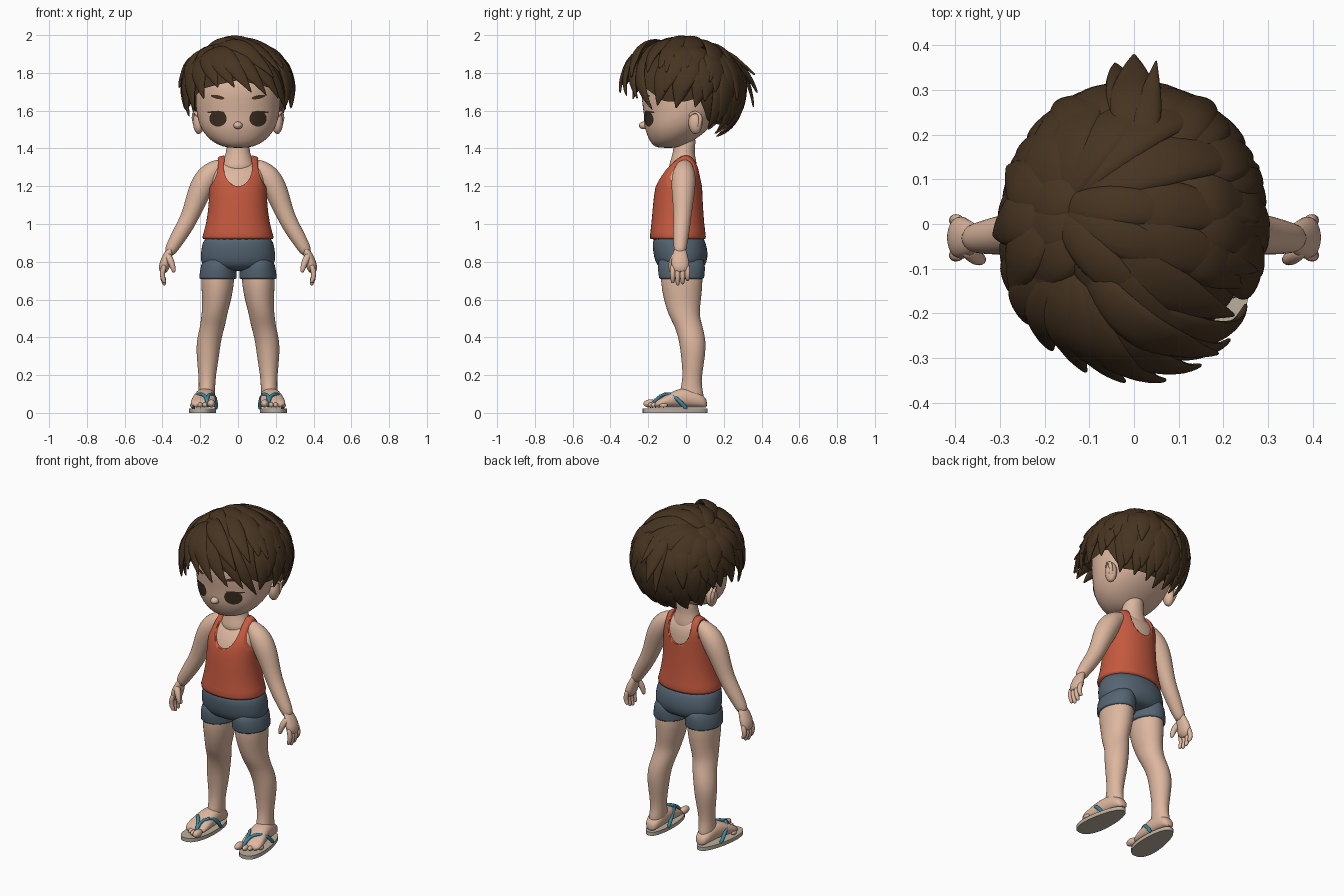
import bpy, bmesh, math, random
from mathutils import Vector
from mathutils.bvhtree import BVHTree

random.seed(4)
if bpy.data.objects.get("Cube"):
    bpy.data.objects.remove(bpy.data.objects["Cube"])

def material(name, *rgb):
    m = bpy.data.materials.new(name)
    m.use_nodes = True
    m.diffuse_color = (*rgb, 1)
    m.node_tree.nodes["Principled BSDF"].inputs["Base Color"].default_value = (*rgb, 1)
    return m

skin = material("warm skin", .72, .47, .345)
red = material("brick red cloth", .56, .10, .05)
slate = material("slate cloth", .09, .13, .17)
brown = material("dark brown hair", .062, .034, .015)
dark = material("eye brown", .042, .027, .015)
teal = material("teal strap", .05, .24, .33)
beige = material("beige sole", .5, .43, .34)

def finish(name, bm, mat, sub=1, angle=60):
    bmesh.ops.recalc_face_normals(bm, faces=bm.faces)
    me = bpy.data.meshes.new(name)
    bm.to_mesh(me)
    bm.free()
    me.materials.append(mat)
    ob = bpy.data.objects.new(name, me)
    bpy.context.collection.objects.link(ob)
    bpy.ops.object.select_all(action='DESELECT')
    ob.select_set(True)
    bpy.context.view_layer.objects.active = ob
    bpy.ops.object.shade_smooth_by_angle(angle=math.radians(angle))
    if sub:
        mod = ob.modifiers.new("smooth", 'SUBSURF')
        mod.levels = mod.render_levels = sub
    return ob

def circle(n=32):
    return [(math.cos(2 * math.pi * i / n), math.sin(2 * math.pi * i / n)) for i in range(n)]

def skin_rings(bm, rings, n, power=1.0):
    """Bridge elliptical rings, each a centre and two half axes."""
    bend = lambda v: math.copysign(abs(v) ** power, v)
    loops = [[bm.verts.new(Vector(c) + Vector(u) * bend(a) + Vector(v) * bend(b)) for a, b in circle(n)]
             for c, u, v in rings]
    for a, b in zip(loops, loops[1:]):
        for i in range(n):
            bm.faces.new((a[i], a[(i + 1) % n], b[(i + 1) % n], b[i]))
    bm.faces.new(loops[0])
    bm.faces.new(loops[-1])

def stack(name, rows, mat, side=1, power=1.0, grow=0.0):
    """Loft of level rings: height, centre x, half width, front y, back y."""
    bm = bmesh.new()
    skin_rings(bm, [((side * cx, (f + b) / 2, z + grow), (w + grow, 0, 0), (0, (b - f) / 2 + grow, 0))
                    for z, cx, w, f, b in rows], 28, power)
    return finish(name, bm, mat)

def tube(name, pts, mat, side=1, flat=1.0, n=12):
    """Round-ended tube through points with radii; flat squeezes it across its path."""
    p = [Vector((side * x, y, z)) for x, y, z, r in pts]
    rings = []
    for i, c in enumerate(p):
        t = (p[min(i + 1, len(p) - 1)] - p[max(i - 1, 0)]).normalized()
        u = (Vector((0, 1, 0)) - t * t.y).normalized()
        ring = (c, u * pts[i][3], t.cross(u) * pts[i][3] * flat)
        end = (c + t * pts[i][3] * (.6 if i else -.6), ring[1] * .5, ring[2] * .5)
        rings += [end, ring] if i == 0 else [ring, end] if i == len(p) - 1 else [ring]
    bm = bmesh.new()
    skin_rings(bm, rings, n)
    return finish(name, bm, mat)

def ball(name, loc, radii, mat):
    bm = bmesh.new()
    bmesh.ops.create_uvsphere(bm, u_segments=20, v_segments=12, radius=1)
    bmesh.ops.scale(bm, vec=radii, verts=bm.verts)
    bmesh.ops.translate(bm, vec=loc, verts=bm.verts)
    return finish(name, bm, mat, 0)

def prism(name, outline, mat, depth):
    bm = bmesh.new()
    face = bm.faces.new([bm.verts.new(p) for p in outline])
    new = bmesh.ops.extrude_face_region(bm, geom=[face])["geom"]
    bmesh.ops.translate(bm, vec=depth, verts=[v for v in new if isinstance(v, bmesh.types.BMVert)])
    return finish(name, bm, mat, 0, 40)

# Head, nose and neck
head = stack("head", [(1.402, 0, .05, -.15, -.04), (1.418, 0, .11, -.18, 0), (1.46, 0, .168, -.203, .07),
                      (1.52, 0, .206, -.225, .14), (1.58, 0, .22, -.222, .185), (1.66, 0, .228, -.238, .21),
                      (1.75, 0, .222, -.24, .22), (1.83, 0, .19, -.2, .19), (1.89, 0, .13, -.13, .13),
                      (1.92, 0, .05, -.05, .05)], skin, power=.95)
ball("nose", (0, -.222, 1.522), (.024, .028, .02), skin)
stack("neck", [(1.26, 0, .1, -.1, .06), (1.32, 0, .088, -.088, .058), (1.36, 0, .068, -.074, .048),
               (1.4, 0, .06, -.066, .045), (1.48, 0, .06, -.065, .06)], skin)

# Tank top over the torso, with neck and arm openings cut through
trunk = [(.917, 0, .193, -.194, .108), (.922, 0, .193, -.194, .108), (1.0, 0, .169, -.184, .097),
         (1.1, 0, .155, -.176, .09), (1.2, 0, .153, -.165, .086), (1.26, 0, .153, -.14, .084),
         (1.31, 0, .14, -.1, .075), (1.35, 0, .115, -.05, .045), (1.367, 0, .085, -.02, .02)]
stack("torso", trunk[2:], skin, power=.92, grow=-.011)
shirt = stack("tank_top", trunk, red, power=.92)
neck_hole = [(x * .075, -.5, 1.3 + z * .1) for x, z in circle()[16:]] + [(.075, -.5, 1.3), (.06, -.5, 1.5), (-.06, -.5, 1.5)]
cutters = [prism("neck_cutter", neck_hole, red, (0, 1, 0))]
for s in (1, -1):
    arm_hole = [(s * (.25 + x * .145), -.5, 1.32 + z * .17) for x, z in circle()]
    cutters.append(prism("arm_cutter", arm_hole, red, (0, 1, 0)))
for cutter in cutters:
    mod = shirt.modifiers.new("opening", 'BOOLEAN')
    mod.operation, mod.solver, mod.object = 'DIFFERENCE', 'EXACT', cutter
bpy.context.view_layer.objects.active = shirt
for mod in list(shirt.modifiers):
    bpy.ops.object.modifier_apply(modifier=mod.name)
for cutter in cutters:
    bpy.data.objects.remove(cutter)

stack("shorts_hips", [(.945, 0, .172, -.172, .09), (.9, 0, .189, -.178, .105), (.85, 0, .198, -.175, .117),
                      (.8, 0, .199, -.164, .112), (.77, 0, .18, -.145, .095), (.75, 0, .1, -.1, .06)],
      slate, power=.93)

for s, tag in ((1, "left"), (-1, "right")):
    stack("shorts_leg_" + tag, [(.84, .1, .075, -.14, .09), (.78, .104, .094, -.152, .103), (.73, .106, .099, -.146, .099),
                                (.712, .106, .099, -.143, .096), (.708, .106, .099, -.142, .095)], slate, s)
    # Leg and foot
    stack("leg_" + tag, [(.8, .105, .085, -.13, .085), (.7, .107, .09, -.137, .09), (.6, .112, .077, -.118, .08),
                         (.54, .122, .069, -.1, .072), (.5, .128, .068, -.083, .075), (.45, .137, .065, -.056, .09),
                         (.38, .156, .065, -.036, .106), (.3, .16, .06, -.026, .102), (.2, .163, .046, -.016, .084),
                         (.14, .164, .043, -.025, .082), (.09, .167, .045, -.04, .097), (.05, .168, .04, -.04, .09)],
          skin, s)
    bm = bmesh.new()
    skin_rings(bm, [((s * cx, y, (top + .027) / 2), (w, 0, 0), (0, 0, (top - .027) / 2)) for y, cx, w, top in
                    [(.112, .168, .018, .065), (.097, .168, .04, .09), (.04, .17, .05, .13), (-.03, .174, .056, .135),
                     (-.09, .182, .065, .104), (-.14, .187, .068, .076), (-.17, .188, .052, .055)]], 16, .85)
    finish("foot_" + tag, bm, skin)
    for i, x in enumerate((.141, .175, .2, .222, .241)):
        r = .0155 - i * .0006 if i else .022
        ball(f"toe_{tag}_{i + 1}", (s * x, -.188 + i * .009 + .002 * i * i, .027 + r), (r * .95, r * 1.7, r), skin)
    # Sandal
    outline = [(s * (.185 + (.068 - .012 * b) * math.copysign(abs(a) ** .8, a) - .014 * b), -.057 + .172 * b, 0)
               for a, b in circle(36)]
    prism("sandal_sole_" + tag, outline, beige, (0, 0, .022))
    for part, path in (("inner", [(.116, 0, .025), (.118, -.035, .08), (.138, -.085, .106)]),
                       ("outer", [(.236, 0, .025), (.24, -.045, .075), (.212, -.09, .106)])):
        path += [(.166, -.135, .094), (.16, -.185, .04)]
        tube(f"sandal_strap_{part}_{tag}", [(*p, .012) for p in path], teal, s, n=8)
    # Arm and hand
    tube("arm_" + tag, [(.085, -.006, 1.305, .043), (.12, -.01, 1.29, .052), (.16, -.012, 1.253, .066),
                        (.197, -.014, 1.19, .065), (.228, -.016, 1.11, .055), (.258, -.02, 1.03, .047),
                        (.298, -.025, .96, .045), (.335, -.03, .9, .038), (.36, -.032, .855, .033)], skin, s, n=16)
    tube("palm_" + tag, [(.355, -.032, .87, .033), (.378, -.032, .82, .046), (.392, -.03, .77, .054)], skin, s, .6)
    for i, drop in enumerate((.012, 0, .006, .024)):
        y = -.07 + i * .026
        tube(f"finger_{tag}_{i + 1}", [(.392, y, .775, .016), (.405, y, .73, .0155),
                                       (.39, y, .682 + drop, .012)], skin, s, n=8)
    tube("thumb_" + tag, [(.37, -.06, .83, .022), (.349, -.078, .79, .019), (.34, -.08, .75, .012)], skin, s, n=8)
    ball("ear_" + tag, (s * .208, .05, 1.537), (.03, .037, .06), skin)
    tube("ear_rim_" + tag, [(.212, .022, 1.575, .011), (.228, .045, 1.597, .012), (.238, .077, 1.582, .013),
                            (.232, .08, 1.54, .012), (.212, .055, 1.485, .012)], skin, s, n=8)

# Eyes, lashes and brows as thin plates laid on the face
tree = BVHTree.FromObject(head, bpy.context.evaluated_depsgraph_get())

def face_patch(name, cx, cz, rx, rz, slope, mat):
    bm = bmesh.new()
    def put(a, b):
        x, z = cx + rx * a, cz + rz * b + slope * rx * a
        return bm.verts.new((x, tree.ray_cast(Vector((x, -1, z)), Vector((0, 1, 0)))[0].y - .004, z))
    mid = put(0, 0)
    inner, outer = [[put(a * k, b * k) for a, b in circle(24)] for k in (.5, 1)]
    for i in range(24):
        bm.faces.new((mid, inner[i - 1], inner[i]))
        bm.faces.new((inner[i - 1], outer[i - 1], outer[i], inner[i]))
    ob = finish(name, bm, mat, 0)
    if sum(f.normal.y for f in ob.data.polygons) > 0:
        ob.data.flip_normals()

for s, tag in ((1, "left"), (-1, "right")):
    face_patch("eye_" + tag, s * .106, 1.558, .046, .042, 0, dark)
    face_patch("lash_" + tag, s * .118, 1.592, .046, .006, 0, brown)
    face_patch("brow_" + tag, s * .108, 1.672, .036, .01, s * .2, brown)

# Hair: locks follow a rounded shell, given as directions from its centre
CENTRE = Vector((0, -.01, 1.70))

def direction(az, polar):
    a = math.radians(az)
    return Vector((math.sin(a) * math.sin(polar), -math.cos(a) * math.sin(polar), math.cos(polar)))

def shell(d):
    flat = math.hypot(d.x, d.y)
    k = flat ** -.45 if d.z < 0 and flat > .01 else 1
    return CENTRE + Vector((d.x * k * .282, d.y * k * .298, d.z * .243))

def hairline(az):
    az = abs((az + 180) % 360 - 180)
    marks = [(0, 1.5), (45, 1.7), (68, 2.0), (92, 2.0), (106, 1.9), (122, 2.55), (180, 2.75)]
    for (a, p), (b, q) in zip(marks, marks[1:]):
        if az <= b:
            return p + (q - p) * (az - a) / (b - a)

def lock(bm, root, tip, start, width, lift=.01, flick=0.0, steps=9):
    """Flattened leaf-shaped lock from part way along root-tip to the tip."""
    pts = []
    for t in [i / steps for i in range(steps + 1)]:
        p = shell(root.slerp(tip, start + (1 - start) * t))
        out = (p - CENTRE).normalized()
        pts.append((p + out * (lift * math.sin(math.pi * min(t + .1, .75)) + flick * t * t), out, t))
    rings = []
    for i, (p, out, t) in enumerate(pts):
        along = (pts[min(i + 1, steps)][0] - pts[max(i - 1, 0)][0]).normalized()
        w = width * max(.03, math.sin(math.pi * (.12 + .88 * t) ** .9))
        across = along.cross(out).normalized()
        rings.append((p, across * w, across.cross(along) * (.005 + w * .26)))
    skin_rings(bm, rings, 8)

def hair(name, root, start, locks):
    bm = bmesh.new()
    for az, polar, *shape in locks:
        lock(bm, root, direction(az, polar), start, *shape)
    finish(name, bm, brown)

# Scalp cap under the locks
bm = bmesh.new()
grid = [[bm.verts.new(CENTRE + (shell(direction(az, (hairline(az) - .2) * k / 12)) - CENTRE) * .94)
         for az in range(0, 360, 6)] for k in range(1, 13)]
bm.faces.new(grid[0])
for a, b in zip(grid, grid[1:]):
    for i in range(60):
        bm.faces.new((a[i], a[i - 1], b[i - 1], b[i]))
finish("hair_cap", bm, brown, 0)

# Layered rows, fringe, whorl locks and loose flicks
crown, parting, whorl = direction(180, .2), direction(-75, .5), direction(-105, .62)
rows = []
for row, (rise, lift, wide) in enumerate([(0, .004, .07), (.35, .012, .074), (.85, .02, .072)]):
    for az in [62 + i * 19.5 + 9 * (row % 2) for i in range(13)]:
        rows.append((az, hairline(az) - rise + random.uniform(-.08, .08), wide, lift, .008))
hair("hair_side_and_back_locks", crown, .3, rows)
hair("hair_fringe", parting, .12, [(az, polar, .056, lift, .014) for az, polar, lift in [
    (-66, 2.1, .015), (-50, 1.95, .025), (-35, 1.72, .03), (-19, 1.5, .04), (-3, 1.5, .046), (13, 1.6, .05),
    (28, 1.66, .045), (43, 1.72, .035), (58, 1.95, .02), (36, 1.32, .06)]])
hair("hair_crown_locks", whorl, .03, [(az, polar, .068, .028, .012) for az, polar in [
    (32, 1.2), (51, 1.2), (72, 1.2), (93, 1.1), (114, 1.4), (140, 1.4), (165, 1.2), (190, 1.35),
    (219, 1.35), (245, 1.45), (273, 1.5), (300, 1.4)]])
hair("hair_top_tufts", whorl, .02, [(az, polar, .05, .042) for az, polar in [(62, .72), (98, .62), (25, .75)]])
hair("hair_back_flicks", crown, .25, [(180, 1.6, .06, .03, .07), (172, 1.3, .035, .03, .075), (187, 1.85, .036, .03, .06),
                                      (147, 1.75, .06, .025, .02), (213, 1.75, .06, .025, .02)])
